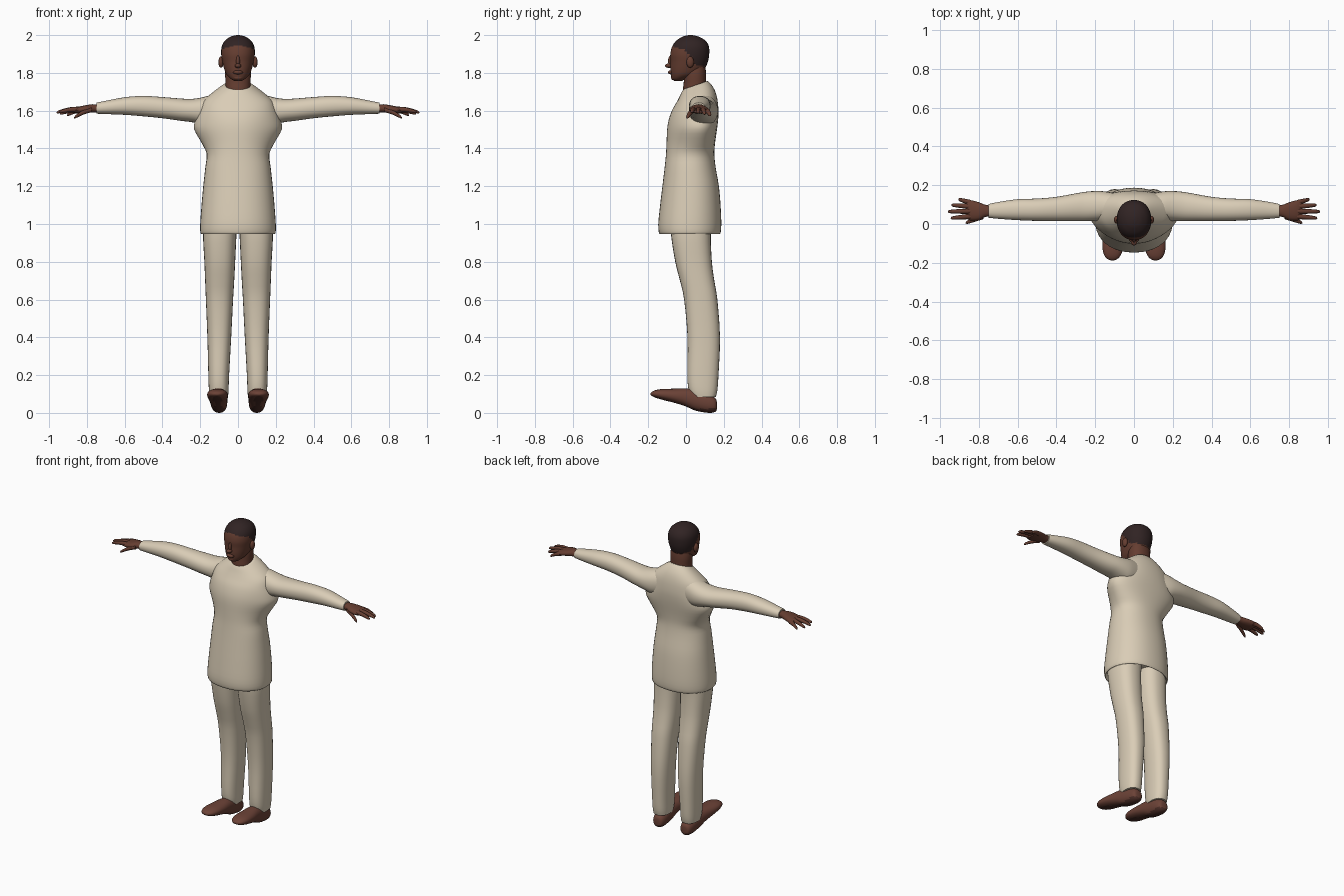
import bpy, bmesh, math


def material(name, rgb):
    m = bpy.data.materials.new(name)
    m.diffuse_color = (*rgb, 1)
    return m


CLOTH = material("cream cloth", (0.70, 0.61, 0.47))
SKIN = material("brown skin", (0.13, 0.047, 0.030))
HAIR = material("dark hair", (0.030, 0.017, 0.017))
SHOE = material("shoe leather", (0.15, 0.055, 0.038))
SOLE = material("shoe sole", (0.075, 0.028, 0.021))


def spline(p0, p1, p2, p3, t):
    return [0.5 * (2 * b + (c - a) * t + (2 * a - 5 * b + 4 * c - d) * t * t
                   + (3 * b - a - 3 * c + d) * t ** 3)
            for a, b, c, d in zip(p0, p1, p2, p3)]


def finish(bm, name, mats, mirror=False, angle=50):
    bmesh.ops.recalc_face_normals(bm, faces=bm.faces)
    me = bpy.data.meshes.new(name)
    bm.to_mesh(me)
    bm.free()
    for m in mats:
        me.materials.append(m)
    ob = bpy.data.objects.new(name, me)
    bpy.context.collection.objects.link(ob)
    bpy.ops.object.select_all(action='DESELECT')
    ob.select_set(True)
    bpy.context.view_layer.objects.active = ob
    bpy.ops.object.shade_smooth_by_angle(angle=math.radians(angle))
    if mirror:
        ob.modifiers.new("mirror", 'MIRROR')
    return ob


def loft(name, axis, rings, mats, sides=28, steps=3, power=2.2, mirror=False, paint=None):
    """Rings are (position, a0, a1, b0, b1, egg, tilt) across the axis."""
    rings = [tuple(r) + (0,) * (7 - len(r)) for r in rings]
    full = []
    for i in range(len(rings) - 1):
        quad = [rings[max(i - 1, 0)], rings[i], rings[i + 1], rings[min(i + 2, len(rings) - 1)]]
        full += [spline(*quad, s / steps) for s in range(steps)]
    full.append(rings[-1])
    bm = bmesh.new()
    loops = []
    for t, a0, a1, b0, b1, egg, tilt in full:
        loop = []
        for k in range(sides):
            th = 2 * math.pi * k / sides
            c, s = math.cos(th), math.sin(th)
            u = math.copysign(abs(c) ** (2 / power), c) * (1 + egg * s)
            v = math.copysign(abs(s) ** (2 / power), s)
            a = (a0 + a1) / 2 + u * (a1 - a0) / 2
            b = (b0 + b1) / 2 + v * (b1 - b0) / 2
            p = t + tilt * v * (b1 - b0) / 2
            loop.append(bm.verts.new({'x': (p, a, b), 'y': (a, p, b), 'z': (a, b, p)}[axis]))
        loops.append(loop)
    for l0, l1 in zip(loops, loops[1:]):
        for k in range(sides):
            n = (k + 1) % sides
            bm.faces.new((l0[k], l0[n], l1[n], l1[k]))
    bm.faces.new(loops[0])
    bm.faces.new(loops[-1])
    if paint:
        bm.normal_update()
        for f in bm.faces:
            f.material_index = paint(f.calc_center_median())
    return finish(bm, name, mats, mirror)


def ball(name, centre, size, mat, mirror=False):
    bm = bmesh.new()
    bmesh.ops.create_uvsphere(bm, u_segments=16, v_segments=10, radius=1)
    for v in bm.verts:
        v.co = [c + p * s for c, p, s in zip(centre, v.co, size)]
    return finish(bm, name, [mat], mirror)


# Long tunic, with a hollow hem and a back that flares toward the armpits
loft("tunic", 'z', [
    (1.00, -.175, .175, -.12, .16), (0.955, -.185, .185, -.13, .17),
    (0.950, -.198, .198, -.142, .182), (1.00, -.20, .20, -.147, .187),
    (1.10, -.193, .193, -.137, .183), (1.20, -.184, .184, -.125, .174),
    (1.30, -.173, .173, -.113, .157), (1.37, -.166, .166, -.106, .15, .05),
    (1.43, -.19, .19, -.103, .154, .18), (1.50, -.225, .225, -.10, .164, .25),
    (1.55, -.222, .222, -.092, .17, .2), (1.60, -.205, .205, -.075, .172, .1),
    (1.65, -.185, .185, -.053, .166, .05, .1), (1.69, -.14, .14, -.036, .152, 0, .2),
    (1.72, -.098, .098, -.024, .13, 0, .3), (1.735, -.075, .075, -.014, .113, 0, .35),
], [CLOTH], sides=40)

# Sleeves
loft("sleeve", 'x', [
    (.08, .03, .155, 1.53, 1.69), (.15, .018, .168, 1.52, 1.68), (.20, .016, .17, 1.53, 1.668),
    (.25, .015, .166, 1.54, 1.662), (.30, .015, .158, 1.546, 1.664), (.40, .015, .14, 1.56, 1.672),
    (.50, .016, .131, 1.57, 1.678), (.60, .02, .128, 1.578, 1.671), (.70, .027, .113, 1.582, 1.652),
    (.75, .032, .103, 1.584, 1.642),
], [CLOTH], mirror=True)

# Hands: palm, four fingers and a thumb
loft("palm", 'x', [
    (.73, .042, .093, 1.592, 1.632), (.77, .035, .1, 1.59, 1.634), (.80, .02, .112, 1.588, 1.63),
    (.84, .018, .122, 1.585, 1.622), (.865, .027, .118, 1.588, 1.612),
], [SKIN], sides=16, mirror=True)
digits = [("little_finger", .84, .11, 1.60, .905, .127, 1.575),
          ("ring_finger", .84, .09, 1.605, .942, .098, 1.583),
          ("middle_finger", .84, .066, 1.608, .96, .064, 1.59),
          ("index_finger", .84, .04, 1.606, .945, .030, 1.592),
          ("thumb", .775, .04, 1.605, .868, .006, 1.562)]
for name, x0, y0, z0, x1, y1, z1 in digits:
    rings = []
    for t, r in ((0, .014), (.4, .0125), (.8, .010), (.95, .007), (1, .002)):
        x, y, z = x0 + (x1 - x0) * t, y0 + (y1 - y0) * t, z0 + (z1 - z0) * t
        z += .006 * math.sin(math.pi * t)
        rings.append((x, y - r, y + r, z - r, z + r))
    loft(name, 'x', rings, [SKIN], sides=10, steps=2, power=2, mirror=True)

# Trouser legs
loft("trouser_leg", 'z', [
    (.085, .053, .150, .03, .158), (.12, .05, .154, .014, .166), (.20, .047, .157, .007, .172),
    (.40, .036, .162, .008, .18), (.60, .026, .170, -.01, .166), (.70, .02, .174, -.032, .15),
    (.80, .015, .178, -.057, .137), (.95, .008, .185, -.08, .131), (1.05, .005, .175, -.08, .14),
], [CLOTH], power=2.4, mirror=True)

# Shoes with upturned toes and dark soles
loft("shoe", 'y', [
    (.163, .085, .115, .02, .06), (.155, .068, .132, .006, .078), (.12, .058, .142, .0, .10),
    (.05, .056, .148, .012, .125), (0, .055, .153, .034, .13), (-.06, .053, .161, .053, .128),
    (-.12, .056, .163, .068, .127), (-.16, .068, .154, .08, .121), (-.18, .085, .138, .089, .112),
    (-.187, .1, .122, .096, .104),
], [SHOE, SOLE], mirror=True,
    paint=lambda c: int(c.z < (.022 if c.y > .05 else .022 + (.05 - c.y) * .29)))

# Neck
loft("neck", 'z', [
    (1.66, -.07, .07, -.01, .12), (1.71, -.066, .066, -.016, .11), (1.75, -.066, .066, -.012, .106),
    (1.80, -.068, .068, -.01, .106), (1.85, -.06, .06, .0, .1),
], [SKIN])


# Head with cropped hair: the hairline drops from the forehead to the nape
def hairline(c):
    if c.y < -.01:
        limit = 1.948 - abs(c.x) * .25
    elif c.y < .045:
        limit = 1.925 - (c.y + .01) * 1.1
    else:
        limit = 1.845 - (c.y - .045) * .2
    return int(c.z > limit)


loft("head", 'z', [
    (1.758, -.02, .02, -.062, -.02), (1.768, -.038, .038, -.074, 0), (1.79, -.060, .060, -.08, .06),
    (1.82, -.073, .073, -.083, .098), (1.86, -.083, .083, -.082, .116), (1.90, -.089, .089, -.083, .123),
    (1.94, -.086, .086, -.073, .121), (1.97, -.070, .070, -.052, .104),
    (1.99, -.043, .043, -.022, .072), (1.998, -.018, .018, .003, .045), (2.0, -.004, .004, .02, .028),
], [SKIN, HAIR], sides=48, steps=6, power=2.15, paint=hairline)

# Facial features
ball("nose_tip", (0, -.091, 1.838), (.017, .020, .012), SKIN)
ball("nose_bridge", (0, -.081, 1.862), (.010, .014, .030), SKIN)
ball("lips", (0, -.079, 1.803), (.026, .017, .011), SKIN)
ball("chin", (0, -.064, 1.775), (.026, .015, .014), SKIN)
ball("ear", (.090, .022, 1.857), (.014, .020, .030), SKIN, mirror=True)
